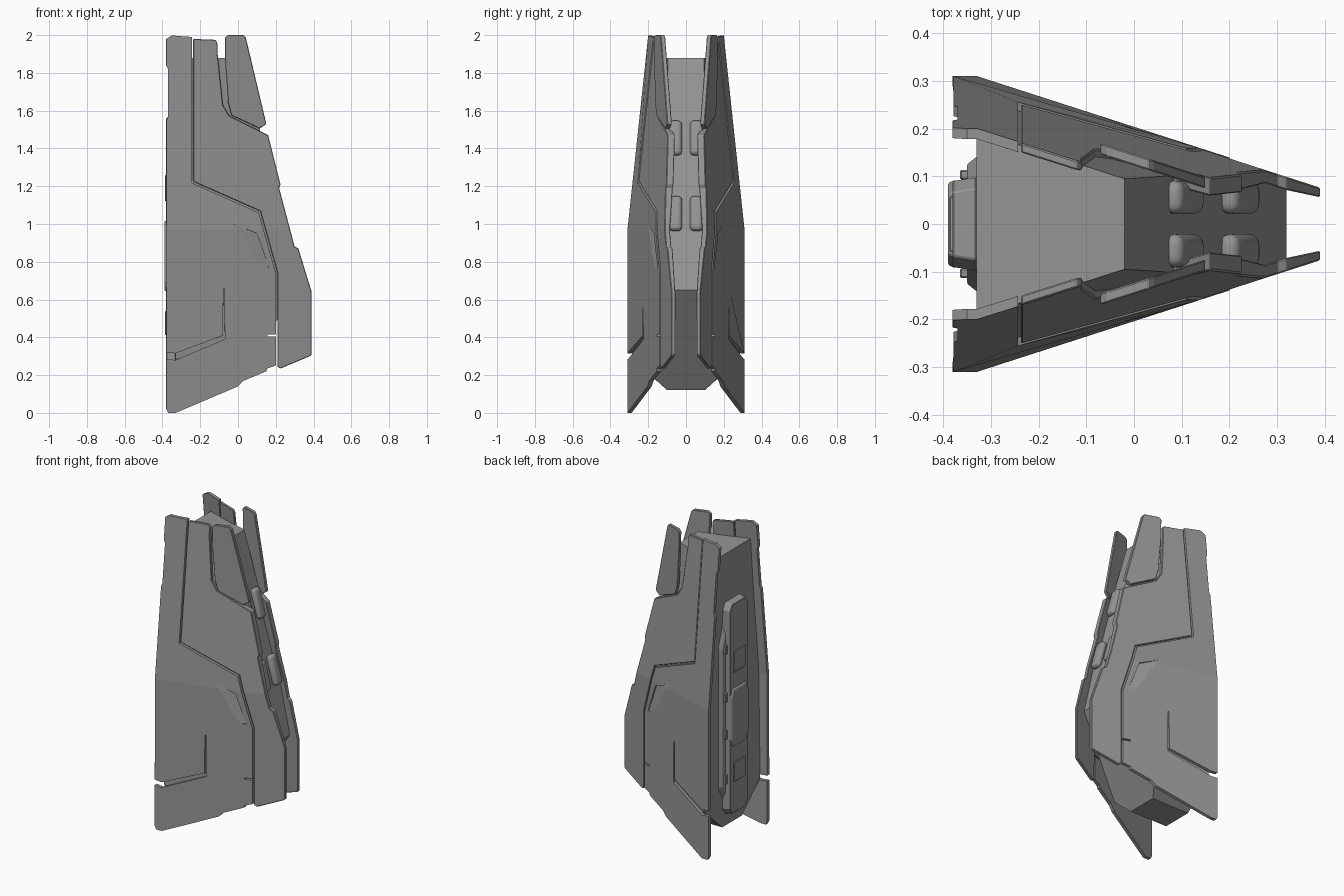
import bpy, bmesh
from mathutils import Vector

if "Cube" in bpy.data.objects:
    bpy.data.objects.remove(bpy.data.objects["Cube"])

# dark grey finish shared by all parts
grey = bpy.data.materials.new("dark_grey")
grey.diffuse_color = (0.3, 0.3, 0.3, 1)
grey.use_nodes = True
grey.node_tree.nodes["Principled BSDF"].inputs["Base Color"].default_value = grey.diffuse_color


# outer skin: tapers to the front (+x) and leans inward above z = 0.97
def skin(x, z):
    return 0.31 - 0.322 * max(0, x + 0.33) - 0.107 * max(0, z - 0.97)


def plate(name, pts, outer, inner, folds=(0.97,), bevel=0.003, mirror=True, cutter=None):
    """Extrude an x-z outline between two y surfaces, folded along the creases."""
    bm = bmesh.new()
    bm.faces.new([bm.verts.new((x, 0, z)) for x, z in pts])
    cuts = [((-0.33, 0, 0), (1, 0, 0))] + [((0, 0, z), (0, 0, 1)) for z in folds]
    for co, no in cuts:
        bmesh.ops.bisect_plane(bm, geom=bm.verts[:] + bm.edges[:] + bm.faces[:],
                               dist=1e-5, plane_co=co, plane_no=no)
    base = bm.verts[:]
    res = bmesh.ops.extrude_face_region(bm, geom=bm.faces[:], use_keep_orig=True)
    new = [g for g in res["geom"] if isinstance(g, bmesh.types.BMVert)]
    for v in base:
        v.co.y = inner(v.co.x, v.co.z)
    for v in new:
        v.co.y = outer(v.co.x, v.co.z)
    bmesh.ops.recalc_face_normals(bm, faces=bm.faces[:])
    return finish(name, bm, bevel, mirror, cutter)


def finish(name, bm, bevel=0.0, mirror=False, cutter=None, segments=1):
    me = bpy.data.meshes.new(name)
    bm.to_mesh(me)
    bm.free()
    me.materials.append(grey)
    ob = bpy.data.objects.new(name, me)
    bpy.context.collection.objects.link(ob)
    if cutter:
        m = ob.modifiers.new("cut", 'BOOLEAN')
        m.object, m.operation, m.solver = cutter, 'DIFFERENCE', 'EXACT'
    if bevel:
        m = ob.modifiers.new("bevel", 'BEVEL')
        m.width, m.segments, m.limit_method = bevel, segments, 'ANGLE'
        m.angle_limit = 0.7
    if mirror:
        m = ob.modifiers.new("mirror", 'MIRROR')
        m.use_axis = (False, True, False)
        m.use_mirror_merge = False
    return ob


def slab(name, pts, x0, x1, shrink=0.0, bevel=0.003):
    """Back panel layer: y-z outline extruded along -x, with sloped rim."""
    bm = bmesh.new()
    zc = sum(p[1] for p in pts) / len(pts)
    full = pts + [(-y, z) for y, z in reversed(pts)]
    a = [bm.verts.new((x0, y, z)) for y, z in full]
    b = [bm.verts.new((x1, y - shrink * (1 if y > 0 else -1),
                       z - shrink * (1 if z > zc else -1))) for y, z in full]
    bm.faces.new(a)
    bm.faces.new(b)
    for i in range(len(full)):
        j = (i + 1) % len(full)
        bm.faces.new((a[i], a[j], b[j], b[i]))
    bmesh.ops.recalc_face_normals(bm, faces=bm.faces[:])
    return finish(name, bm, bevel)


def box(name, c, s, tilt=None, bevel=0.003, mirror=True, segments=1):
    bm = bmesh.new()
    bmesh.ops.create_cube(bm, size=1)
    bmesh.ops.scale(bm, vec=s, verts=bm.verts)
    if tilt:
        rot = Vector((0, 0, 1)).rotation_difference(tilt).to_matrix()
        bmesh.ops.rotate(bm, matrix=rot, verts=bm.verts)
    bmesh.ops.translate(bm, vec=c, verts=bm.verts)
    return finish(name, bm, bevel, mirror, None, segments)


def off(d):
    return lambda x, z: skin(x, z) - d


# central core, narrowing at its foot
def core_y(x, z):
    return min(skin(x, z) - 0.018, 0.1 + 1.1 * max(0, z - 0.12))


plate("core", [(-.33, .12), (-.06, .12), (.32, .65), (-.02, 1.88), (-.33, 1.88)],
      core_y, lambda x, z: -core_y(x, z), folds=(0.2, 0.29, 0.97), bevel=0, mirror=False)

# ramped recess in the lower armour
ramp = lambda x, z: skin(x, z) - 0.2 * ((x - .05) * .8 + (z - .87) * .6)
cutter = plate("recess_cutter",
               [(-.03, .88), (-.035, 1.005), (.1, .95), (.165, .765), (.12, .76)],
               off(-0.04), ramp, bevel=0, mirror=False)
cutter.hide_render = True
cutter.display_type = 'WIRE'

# lower and rear armour with the slits near the foot
plate("rear_armour",
      [(-.38, .02), (-.37, 0), (-.33, 0), (0, .14), (.03, .17), (.15, .22), (.155, .235),
       (.2, .25), (.2, .405), (.155, .405), (.155, .415), (.2, .415), (.2, .74), (.11, 1.06),
       (-.243, 1.217), (-.243, 1.99), (-.35, 1.998), (-.38, 1.98), (-.38, 1.84), (-.37, 1.82),
       (-.37, 1.57), (-.378, 1.55), (-.38, .32), (-.331, .315), (-.08, .41), (-.077, .66),
       (-.071, .66), (-.07, .39), (-.331, .28), (-.38, .285)],
      off(0), off(0.022), cutter=cutter)


# upper and front armour, thickest at mid height
def front_inner(x, z):
    t = 0.022 if z > 1.55 or z < 0.65 else 0.03 if z < 1 else 0.04
    return skin(x, z) - t


plate("front_armour",
      [(-.237, 1.98), (-.12, 1.975), (-.11, 1.96), (-.107, 1.89), (-.08, 1.63), (-.045, 1.572),
       (.11, 1.495), (.16, 1.47), (.225, 1.21), (.218, 1.19), (.3, .88), (.32, .87),
       (.39, .64), (.39, .31), (.38, .3), (.225, .235), (.208, .245), (.208, .745),
       (.118, 1.068), (-.237, 1.225)],
      off(0.002), front_inner)

# upright fins at the top front
fin_y = lambda d: lambda x, z: 0.253 - d - 0.322 * (x + 0.33)
plate("top_fin",
      [(-.07, 1.985), (-.055, 2.0), (.03, 2.0), (.042, 1.985), (.15, 1.53), (.115, 1.505),
       (-.035, 1.575), (-.052, 1.64), (-.068, 1.86)],
      fin_y(0), fin_y(0.024), folds=())

# rounded pads on the sloping front
slope = Vector((-.34, 0, 1.23)).normalized()
for i, (x, z) in enumerate(((.1, 1.455), (.217, 1.055))):
    pad = box(f"front_pad_{i + 1}", (x + .004, .056, z), (.045, .07, .19), slope,
              bevel=.022, segments=4)
    pad.data.shade_smooth()
    bpy.context.view_layer.objects.active = pad
    pad.select_set(True)
    bpy.ops.object.shade_smooth_by_angle()
    pad.select_set(False)

# layered back panel
slab("back_panel_base", [(.1, .22), (.1, .3), (.145, .38), (.145, 1.3), (.105, 1.42), (.1, 1.5)],
     -.325, -.35, .02)
slab("back_panel", [(.075, .2), (.098, .24), (.098, 1.53), (.075, 1.57)], -.33, -.38, .008)
slab("back_panel_middle", [(.07, .64), (.093, .69), (.093, .97), (.07, 1.02)],
     -.375, -.39, .008)
for n, z0, z1 in (("upper", 1.12, 1.26), ("lower", .41, .54)):
    slab(f"back_hatch_{n}", [(.06, z0), (.06, z1)], -.375, -.387, .003, .002)

# side clips along the back panel
for i, z in enumerate((1.28, .97, .73, .44)):
    box(f"back_clip_{i + 1}", (-.35, .103, z), (.03, .02, .06))
